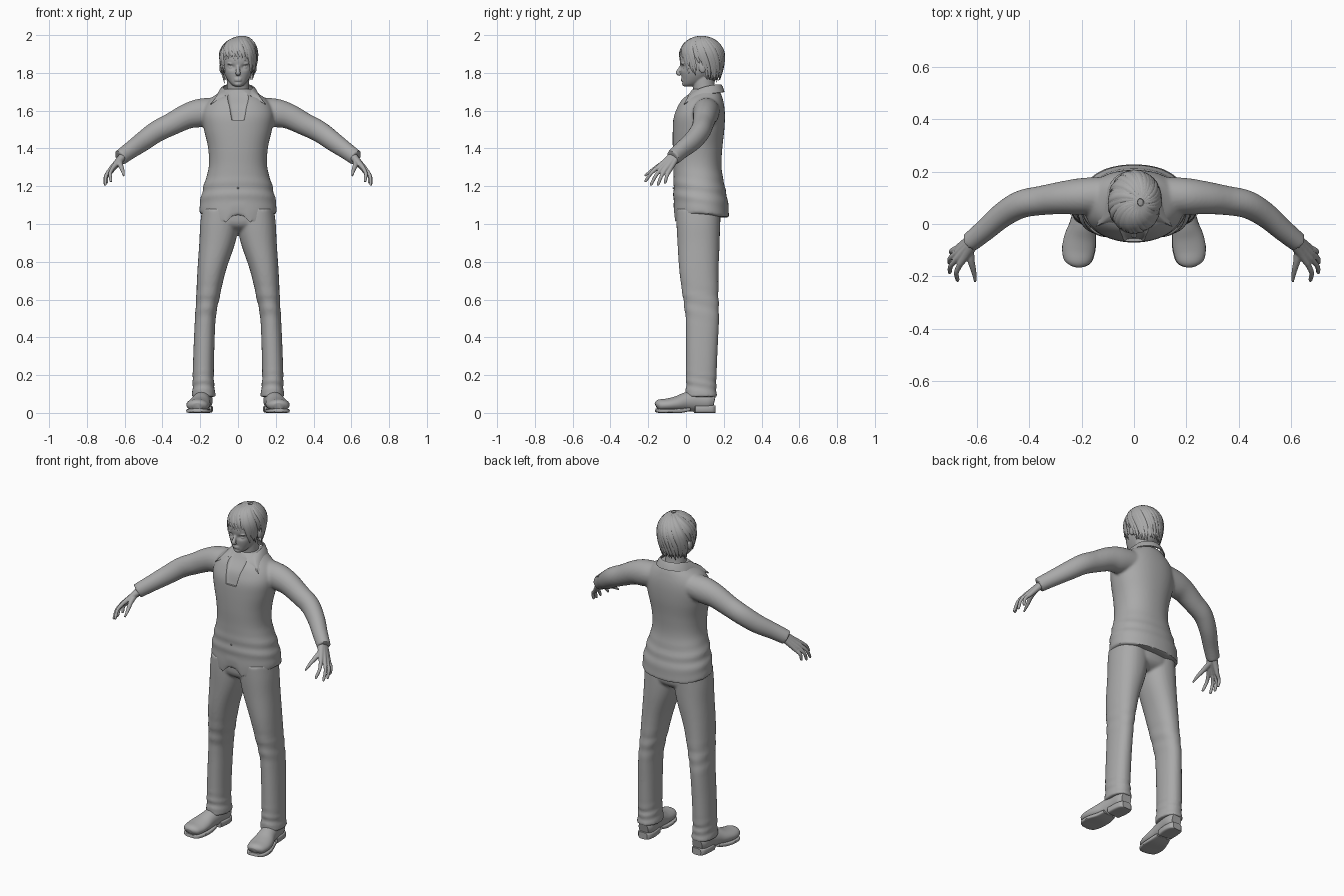
import bpy, bmesh, random
from math import sin, cos, pi, exp, copysign
from mathutils import Vector, Matrix

random.seed(4)
cube = bpy.data.objects.get("Cube")
if cube:
    bpy.data.objects.remove(cube)

grey = bpy.data.materials.new("plain_grey")
grey.use_nodes = True
tone = (0.4, 0.4, 0.4, 1)
grey.diffuse_color = tone
for node in grey.node_tree.nodes:
    if node.type == 'BSDF_PRINCIPLED':
        node.inputs["Base Color"].default_value = tone
        node.inputs["Roughness"].default_value = 0.7


def spline(pts, sub):
    """Catmull-Rom through tuples of any length."""
    out = []
    for i in range(len(pts) - 1):
        a, b, c, d = (pts[max(i - 1, 0)], pts[i], pts[i + 1], pts[min(i + 2, len(pts) - 1)])
        for k in range(sub):
            t = k / sub
            out.append([0.5 * (2 * q + (r - p) * t + (2 * p - 5 * q + 4 * r - s) * t * t
                               + (3 * q - p - 3 * r + s) * t ** 3)
                        for p, q, r, s in zip(a, b, c, d)])
    return out + [list(pts[-1])]


def power(v, p):
    return copysign(abs(v) ** p, v)


def skin(bm, rings):
    """Closed surface through equal rings of points."""
    rows = [[bm.verts.new(p) for p in ring] for ring in rings]
    n = len(rows[0])
    for a, b in zip(rows, rows[1:]):
        for i in range(n):
            bm.faces.new((a[i], a[(i + 1) % n], b[(i + 1) % n], b[i]))
    bm.faces.new(rows[0])
    bm.faces.new(rows[-1])


def upright(bm, stations, side=1, n=48, sub=6, p=0.9, folds=()):
    """Loft of level ovals: (z, x0, x1, y front, y back)."""
    rings = []
    for z, x0, x1, y0, y1 in spline(stations, sub):
        ring = []
        for i in range(n):
            a = 2 * pi * i / n
            k = 1 + sum(amp * sin(z * freq + 2 * sin(a)) * exp(-((z - mid) / wide) ** 2)
                        for amp, freq, mid, wide in folds)
            ring.append((side * ((x0 + x1) / 2 + (x1 - x0) / 2 * k * power(cos(a), p)),
                         (y0 + y1) / 2 + (y1 - y0) / 2 * k * power(sin(a), p), z))
        rings.append(ring)
    skin(bm, rings)


def tube(bm, pts, side=1, up=(0, 0, 1), centre=None, n=16, sub=4, p=1.0):
    """Tapered tube: (x, y, z, half width, half thickness)."""
    path = spline(pts, sub)
    pos = [Vector((side * q[0], q[1], q[2])) for q in path]
    rings = []
    for i, (c, q) in enumerate(zip(pos, path)):
        t = (pos[min(i + 1, len(pos) - 1)] - pos[max(i - 1, 0)]).normalized()
        u = c - centre if centre else Vector(up)
        u = (u - t * u.dot(t)).normalized()
        v = t.cross(u)
        w, h = max(q[3], 0.0008), max(q[4], 0.0008)
        rings.append([c + v * w * power(cos(2 * pi * k / n), p) + u * h * power(sin(2 * pi * k / n), p)
                      for k in range(n)])
    skin(bm, rings)


def ball(bm, loc, size):
    bmesh.ops.create_uvsphere(bm, u_segments=24, v_segments=16, radius=1,
                              matrix=Matrix.Translation(loc) @ Matrix.Diagonal((*size, 1)))


def finish(name, bm, voxel=0, soften=0, cutter=None, thick=0, angle=None):
    bmesh.ops.recalc_face_normals(bm, faces=bm.faces)
    mesh = bpy.data.meshes.new(name)
    bm.to_mesh(mesh)
    bm.free()
    ob = bpy.data.objects.new(name, mesh)
    bpy.context.collection.objects.link(ob)
    if voxel:
        m = ob.modifiers.new("fuse", 'REMESH')
        m.mode, m.voxel_size = 'VOXEL', voxel
    if soften:
        m = ob.modifiers.new("soften", 'SMOOTH')
        m.factor, m.iterations = 0.5, soften
    if cutter:
        m = ob.modifiers.new("cut", 'BOOLEAN')
        m.operation, m.object, m.solver = 'DIFFERENCE', cutter, 'EXACT'
    if thick:
        m = ob.modifiers.new("thickness", 'SOLIDIFY')
        m.thickness, m.offset = thick, 0
    if ob.modifiers:
        bpy.context.view_layer.update()
        done = ob.evaluated_get(bpy.context.evaluated_depsgraph_get())
        baked = bpy.data.meshes.new_from_object(done)
        ob.modifiers.clear()
        ob.data = baked
    ob.data.materials.clear()
    ob.data.materials.append(grey)
    for o in bpy.context.selected_objects:
        o.select_set(False)
    ob.select_set(True)
    bpy.context.view_layer.objects.active = ob
    if angle:
        bpy.ops.object.shade_smooth_by_angle(angle=angle)
    else:
        bpy.ops.object.shade_smooth()
    return ob


# Neck opening cutter
bm = bmesh.new()
upright(bm, [(1.55, -.035, .035, -.2, -.056), (1.62, -.05, .05, -.2, -.036),
             (1.68, -.062, .062, -.2, .012), (1.76, -.07, .07, -.2, .06)], p=0.3)
opening = finish("neck_opening_cutter", bm)
opening.hide_render = True
opening.hide_set(True)

# Shirt: torso with a shaped hem, fused with both sleeves
bm = bmesh.new()
torso = [(1.05, .205, -.062, .228), (1.12, .20, -.066, .222), (1.2, .182, -.066, .205),
         (1.3, .155, -.066, .188), (1.4, .158, -.07, .192), (1.5, .18, -.07, .203),
         (1.57, .19, -.065, .206), (1.62, .18, -.047, .203), (1.66, .15, -.025, .195),
         (1.69, .11, .01, .185), (1.715, .08, .035, .17)]
upright(bm, [(z, -w, w, f, b) for z, w, f, b in torso], n=96, folds=[(.018, 90, 1.17, .07)])
for v in bm.verts:
    w = max(0, (1.13 - v.co.z) / .08)
    x = abs(v.co.x)
    if v.co.y < .08:
        drop = 0 if x < .03 else -.065 * min(1, (x - .03) / .02) + max(0, x - .05) * .5
    else:
        drop = .012 - .03 * max(0, (v.co.y - .08) / .15)
    v.co.z += w * drop
sleeve = [(.11, .11, 1.60, .07, .07), (.2, .105, 1.588, .07, .075), (.27, .10, 1.57, .063, .067),
          (.35, .09, 1.53, .056, .06), (.43, .075, 1.49, .053, .057), (.5, .035, 1.44, .048, .053),
          (.57, -.025, 1.39, .042, .046), (.625, -.07, 1.35, .038, .042)]
for s in (1, -1):
    tube(bm, sleeve, s, n=32, sub=6)
finish("shirt", bm, voxel=.008, soften=4, cutter=opening, angle=.7)

# Collar: a band round the neck that folds out into two points
bm = bmesh.new()
rows = []
steps = 40
for i in range(steps + 1):
    t = 2 * i / steps - 1
    f = abs(t)
    a = t * 2.55
    top = Vector((.078 * sin(a), .105 + .078 * cos(a), 1.738 - .055 * f ** 3))
    top.y -= .02 * f ** 4
    spread = .018 + .012 * f
    low = Vector(((.078 + spread) * sin(a), .105 + (.078 + spread) * cos(a), 1.698 - .03 * f ** 2))
    wing = max(0, 1 - abs(f - .84) / .3)
    tip = Vector((copysign(.148, t), -.012, 1.632))
    low = low.lerp(tip, wing ** 1.3)
    mid = top.lerp(low, .5) + Vector((0, -.006 * f, .008))
    rows.append([bm.verts.new(p) for p in (top, mid, low)])
for a, b in zip(rows, rows[1:]):
    for j in range(2):
        bm.faces.new((a[j], b[j], b[j + 1], a[j + 1]))
finish("collar", bm, thick=.006, angle=.8)

# Button
bm = bmesh.new()
ball(bm, (0, -.067, 1.19), (.005, .004, .005))
finish("shirt_button", bm)

# Trousers: pelvis fused with both legs
bm = bmesh.new()
upright(bm, [(.955, -.1, .1, .02, .13), (1.0, -.185, .185, -.045, .18), (1.12, -.18, .18, -.05, .18)])
leg = [(.085, .118, .246, -.005, .165), (.14, .125, .24, 0, .16), (.2, .128, .24, 0, .162),
       (.35, .125, .235, 0, .168), (.5, .118, .228, -.002, .175), (.6, .10, .222, -.015, .172),
       (.75, .065, .215, -.035, .172), (.9, .015, .205, -.045, .178), (1.0, -.002, .2, -.05, .18),
       (1.08, .01, .19, -.05, .18)]
for s in (1, -1):
    upright(bm, leg, s, folds=[(.04, 130, .15, .05), (.03, 75, .58, .07)])
finish("trousers", bm, voxel=.008, soften=4)

# Shoes: rounded upper, flat sole, block heel
upper = [(.215, -.158, .035, .025, .018), (.214, -.143, .04, .05, .03), (.212, -.10, .042, .062, .034),
         (.205, -.05, .048, .06, .04), (.195, 0, .058, .05, .05), (.185, .06, .065, .046, .057),
         (.18, .12, .065, .046, .055), (.18, .15, .06, .032, .045)]
sole = [(.215, -.16, .014, .025, .009), (.213, -.14, .011, .053, .011), (.21, -.09, .011, .064, .011),
        (.2, -.03, .012, .056, .012), (.195, .02, .02, .045, .01)]
heel = [(.186, .045, .02, .045, .02), (.181, .1, .02, .048, .02), (.18, .14, .02, .042, .02),
        (.18, .156, .02, .028, .02)]
for s, label in ((1, "left"), (-1, "right")):
    bm = bmesh.new()
    tube(bm, upper, s, n=28)
    for part in (sole, heel):
        tube(bm, part, s, n=28, p=.4)
    finish(label + "_shoe", bm, angle=.7)

# Hands: palm bones, four fingers and a thumb, fused
knuckles = [(.662, -.152, 1.298), (.674, -.132, 1.293), (.678, -.112, 1.285), (.674, -.092, 1.276)]
tips = [(.672, -.218, 1.222), (.703, -.188, 1.203), (.704, -.15, 1.203), (.696, -.112, 1.213)]
for s, label in ((1, "left"), (-1, "right")):
    bm = bmesh.new()
    for i, (k, e) in enumerate(zip(knuckles, tips)):
        k, e = Vector(k), Vector(e)
        root = Vector((.61, -.062 + .008 * (1.5 - i) * -1, 1.357))
        tube(bm, [(*root, .022, .022), (*root.lerp(k, .5), .017, .016), (*k, .012, .012)], s)
        bend = k.lerp(e, .5) + Vector((.01, 0, .008))
        tube(bm, [(*k, .0115, .0115), (*bend, .0095, .0095), (*bend.lerp(e, .8), .008, .008),
                  (*e, .004, .004)], s, up=(1, 0, 0))
    tube(bm, [(.625, -.085, 1.335, .016, .016), (.622, -.135, 1.312, .014, .014),
              (.611, -.18, 1.283, .010, .010), (.605, -.22, 1.255, .005, .005)], s)
    finish(label + "_hand", bm, voxel=.0035, soften=2)

# Head and neck with modelled face
bm = bmesh.new()
head = [(1.728, .018, -.008, .03), (1.74, .036, -.016, .07), (1.765, .056, -.02, .11),
        (1.80, .074, -.026, .15), (1.84, .083, -.03, .175), (1.88, .087, -.033, .185),
        (1.93, .083, -.02, .18), (1.965, .06, .015, .15), (1.98, .03, .05, .11)]
upright(bm, [(z, -w, w, f, b) for z, w, f, b in head], n=64)
for v in bm.verts:
    if v.co.y < .06:
        d = ((abs(v.co.x) - .034) / .018) ** 2 + ((v.co.z - 1.83) / .012) ** 2
        v.co.y += .013 * exp(-d)
tube(bm, [(0, -.022, 1.845, .007, .005), (0, -.034, 1.82, .009, .009), (0, -.043, 1.80, .013, .011),
          (0, -.03, 1.788, .011, .006)], up=(0, -1, 0))
for s in (1, -1):
    ball(bm, (s * .034, -.006, 1.829), (.015, .011, .007))
    ball(bm, (s * .036, -.016, 1.848), (.022, .01, .005))
    ball(bm, (s * .088, .088, 1.828), (.011, .02, .03))
for z in (1.769, 1.760):
    ball(bm, (0, -.018, z), (.021, .009, .005))
ball(bm, (0, -.008, 1.742), (.02, .013, .013))
tube(bm, [(0, .115, 1.58, .075, .065), (0, .108, 1.66, .062, .06), (0, .095, 1.72, .058, .058),
          (0, .09, 1.79, .058, .06)], up=(0, -1, 0), n=32)
finish("head", bm, voxel=.004, soften=2)

# Hair: overlapping flat locks swept from a parting over a scalp cap
bm = bmesh.new()
centre = Vector((0, .08, 1.87))
ball(bm, (0, .09, 1.885), (.092, .108, .104))
ball(bm, (0, .118, 1.835), (.08, .078, .085))
for layer, count in ((0, 34), (1, 30), (2, 20)):
    for i in range(count):
        az = -pi + 2 * pi * (i + .5 * layer + random.uniform(-.2, .2)) / count
        az = (az + pi) % (2 * pi) - pi
        f = abs(az)
        drop = .015 if f < .75 else .095 if f < 1.35 else .035 if f < 1.75 else .13
        drop = max(.0, drop - .022 * layer + random.uniform(-.012, .012))
        reach = pi / 2 + drop / .11
        pts = []
        for k in range(9):
            t = k / 8
            th = .12 + (reach - .12) * t
            fall = max(0, th - pi / 2) * .11
            r = sin(min(th, pi / 2)) * (1 - .2 * (fall / .13) ** 2) * (.965 + .012 * layer)
            z = 1.885 + .106 * cos(min(th, pi / 2)) - fall
            b = az - .75 * (1 - t) ** 1.2
            w = .015 * min(1, .45 + 2 * t) * (1 - t ** 5 * .9)
            pts.append((.1 * r * sin(b) + .025 * (1 - t) ** 2, .083 - .121 * r * cos(b), z,
                        w, .0055 * (1 - .8 * t ** 4)))
        tube(bm, pts, centre=centre, n=8, sub=2)
finish("hair", bm, angle=.9)
